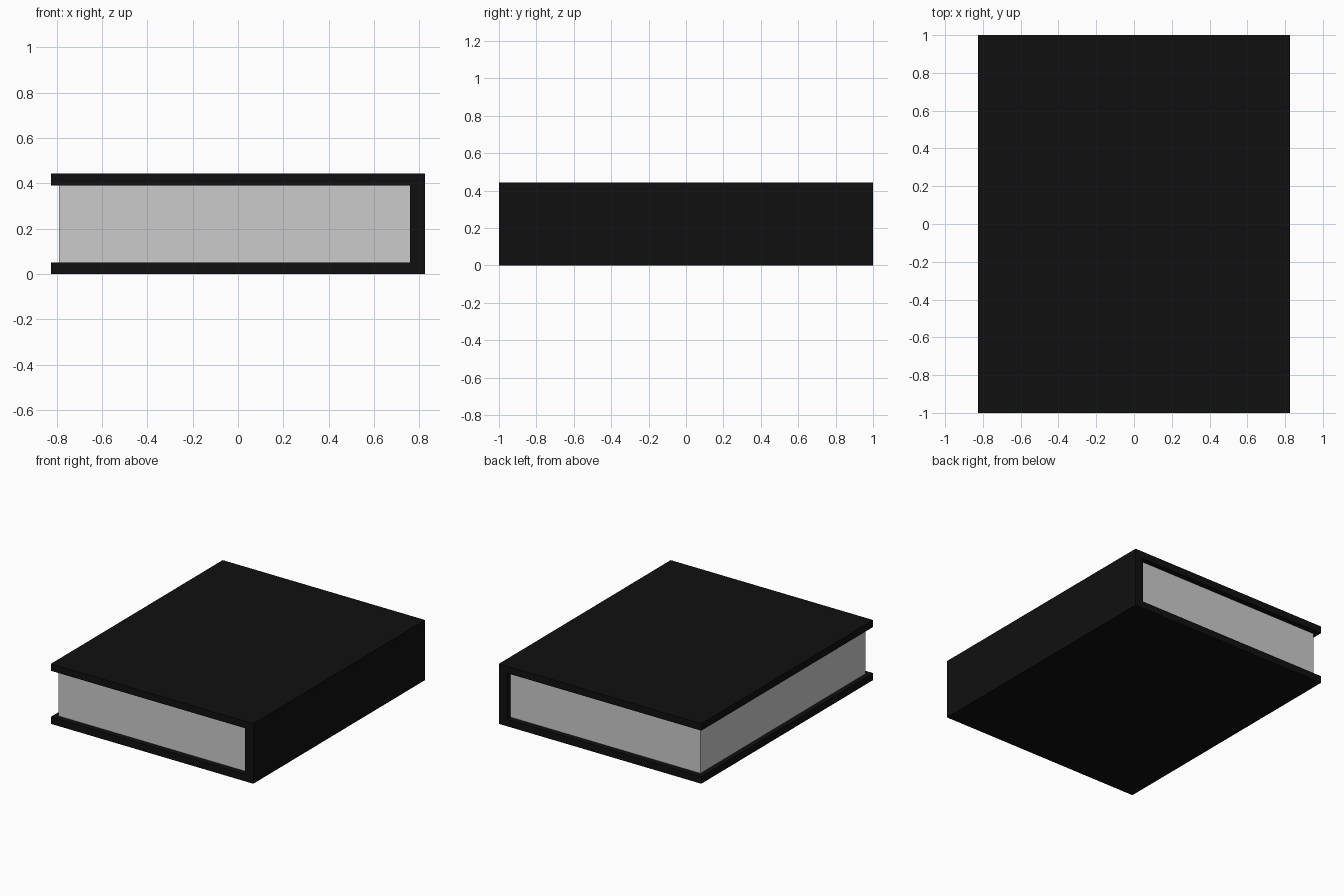
import bpy
import bmesh

cube = bpy.data.objects.get("Cube")
if cube:
    bpy.data.objects.remove(cube, do_unlink=True)


def make_material(name, color):
    mat = bpy.data.materials.new(name)
    mat.use_nodes = True
    mat.diffuse_color = color
    mat.node_tree.nodes["Principled BSDF"].inputs["Base Color"].default_value = color
    return mat


def extrude_profile(name, outline, half_depth, mat):
    """Extrude an outline in the xz plane along y, centred on y = 0."""
    bm = bmesh.new()
    face = bm.faces.new([bm.verts.new((x, -half_depth, z)) for x, z in outline])
    result = bmesh.ops.extrude_face_region(bm, geom=[face])
    moved = [v for v in result["geom"] if isinstance(v, bmesh.types.BMVert)]
    bmesh.ops.translate(bm, verts=moved, vec=(0, 2 * half_depth, 0))
    bmesh.ops.recalc_face_normals(bm, faces=bm.faces)
    mesh = bpy.data.meshes.new(name)
    bm.to_mesh(mesh)
    bm.free()
    mesh.materials.append(mat)
    obj = bpy.data.objects.new(name, mesh)
    bpy.context.collection.objects.link(obj)
    return obj


black = make_material("cover_black", (0.005, 0.005, 0.005, 1))
paper = make_material("paper_grey", (0.6, 0.6, 0.6, 1))

edge = 0.825         # half width of the cover
height = 0.443       # full thickness of the book
low, high = 0.052, 0.391   # inner faces of the two boards
spine = 0.758        # inner face of the spine

# Cover: two boards joined by the spine, in one C-shaped profile
extrude_profile("cover", [
    (-edge, 0), (edge, 0), (edge, height), (-edge, height),
    (-edge, high), (spine, high), (spine, low), (-edge, low),
], 1.0, black)

# Page block, set back from the three open edges
extrude_profile("page_block", [
    (-0.79, low), (spine, low), (spine, high), (-0.79, high),
], 0.96, paper)
